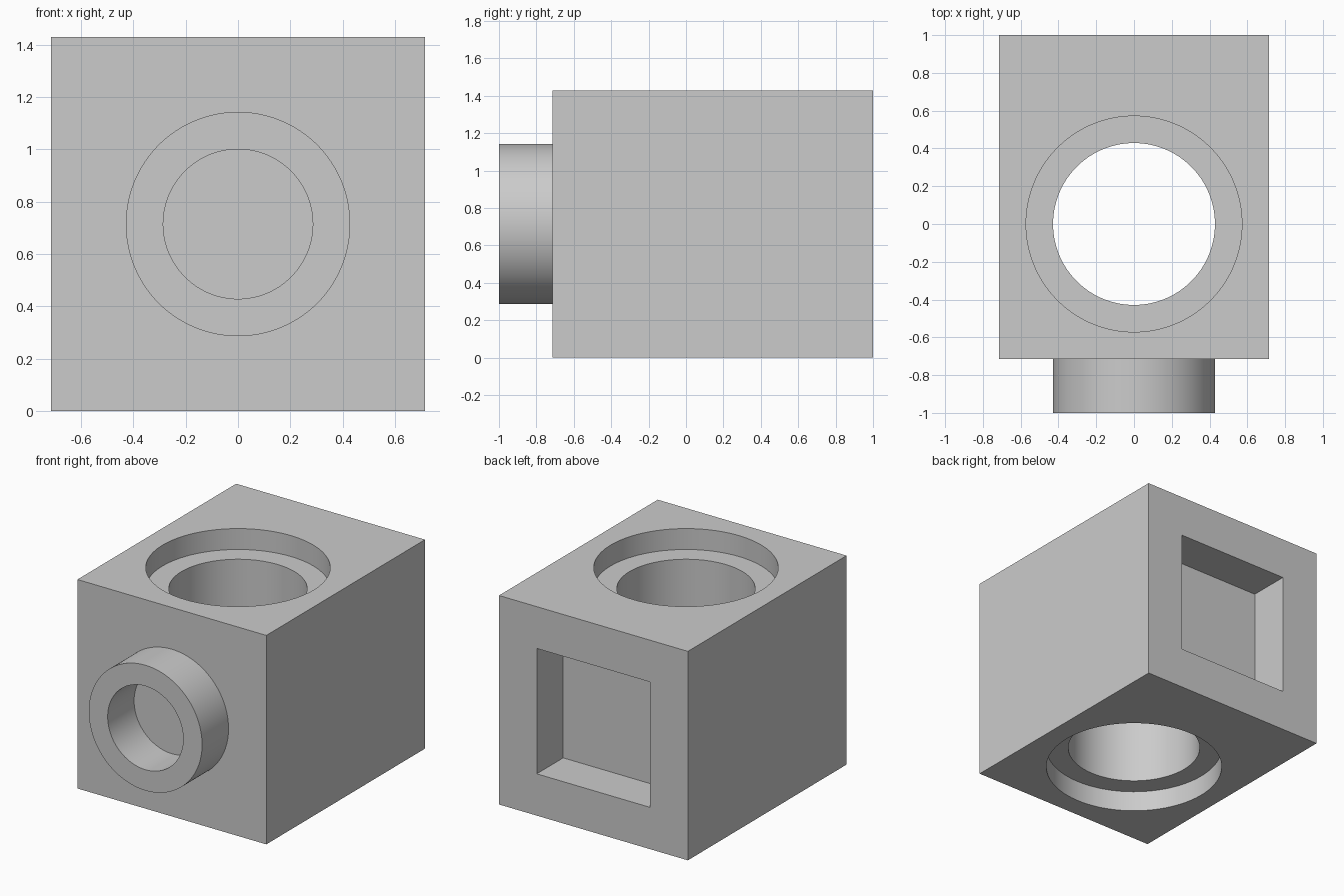
import bpy, bmesh, math
from mathutils import Matrix, Vector

cube = bpy.data.objects.get("Cube")
if cube:
    bpy.data.objects.remove(cube, do_unlink=True)

U = 1 / 7            # design module
HALF = 5 * U         # half width of the block
HEIGHT = 10 * U
SEGMENTS = 128

grey = bpy.data.materials.new("light_grey")
grey.use_nodes = True
colour = (0.6, 0.6, 0.6, 1)
grey.diffuse_color = colour
grey.node_tree.nodes["Principled BSDF"].inputs["Base Color"].default_value = colour


def make_object(name, bm):
    mesh = bpy.data.meshes.new(name)
    bm.to_mesh(mesh)
    bm.free()
    mesh.materials.append(grey)
    obj = bpy.data.objects.new(name, mesh)
    bpy.context.collection.objects.link(obj)
    return obj


def box(name, low, high):
    low, high = Vector(low), Vector(high)
    bm = bmesh.new()
    bmesh.ops.create_cube(bm, size=1)
    bmesh.ops.scale(bm, vec=high - low, verts=bm.verts)
    bmesh.ops.translate(bm, vec=(low + high) / 2, verts=bm.verts)
    return make_object(name, bm)


def lathe(name, profile, matrix=Matrix()):
    """Revolve (radius, height) points around z, then place the result."""
    bm = bmesh.new()
    verts = [bm.verts.new((r, 0, z)) for r, z in profile]
    edges = [bm.edges.new(pair) for pair in zip(verts, verts[1:])]
    bmesh.ops.spin(bm, geom=verts + edges, axis=(0, 0, 1), cent=(0, 0, 0),
                   angle=math.tau, steps=SEGMENTS)
    bmesh.ops.remove_doubles(bm, verts=bm.verts, dist=1e-5)
    bmesh.ops.recalc_face_normals(bm, faces=bm.faces)
    bm.transform(matrix)
    return make_object(name, bm)


def select_only(obj):
    bpy.ops.object.select_all(action='DESELECT')
    obj.select_set(True)
    bpy.context.view_layer.objects.active = obj


def cut(target, cutter):
    cutter.hide_render = True
    mod = target.modifiers.new("cut", 'BOOLEAN')
    mod.operation = 'DIFFERENCE'
    mod.solver = 'EXACT'
    mod.object = cutter
    select_only(target)
    bpy.ops.object.modifier_apply(modifier=mod.name)
    bpy.data.objects.remove(cutter, do_unlink=True)


# Main block
block = box("block", (-HALF, -HALF, 0), (HALF, 1, HEIGHT))

# Vertical through bore with a counterbore at each end
bore, counterbore, over = 3 * U, 4 * U, 0.1
cut(block, lathe("bore_cutter", [
    (0, -over), (counterbore, -over), (counterbore, U), (bore, U),
    (bore, HEIGHT - U), (counterbore, HEIGHT - U),
    (counterbore, HEIGHT + over), (0, HEIGHT + over)]))

# Square pocket in the back
cut(block, box("pocket_cutter", (-3 * U, HALF, 2 * U), (3 * U, 1 + over, 8 * U)))

# Hollow round boss on the front; the block face closes its inner end
place = Matrix.Translation((0, -HALF, HALF)) @ Matrix.Rotation(math.pi / 2, 4, 'X')
boss = lathe("front_boss", [
    (2 * U, 0), (2 * U, 2 * U), (3 * U, 2 * U), (3 * U, 0), (2 * U, 0)], place)

for obj in (block, boss):
    select_only(obj)
    bpy.ops.object.shade_smooth_by_angle(angle=math.radians(30))
